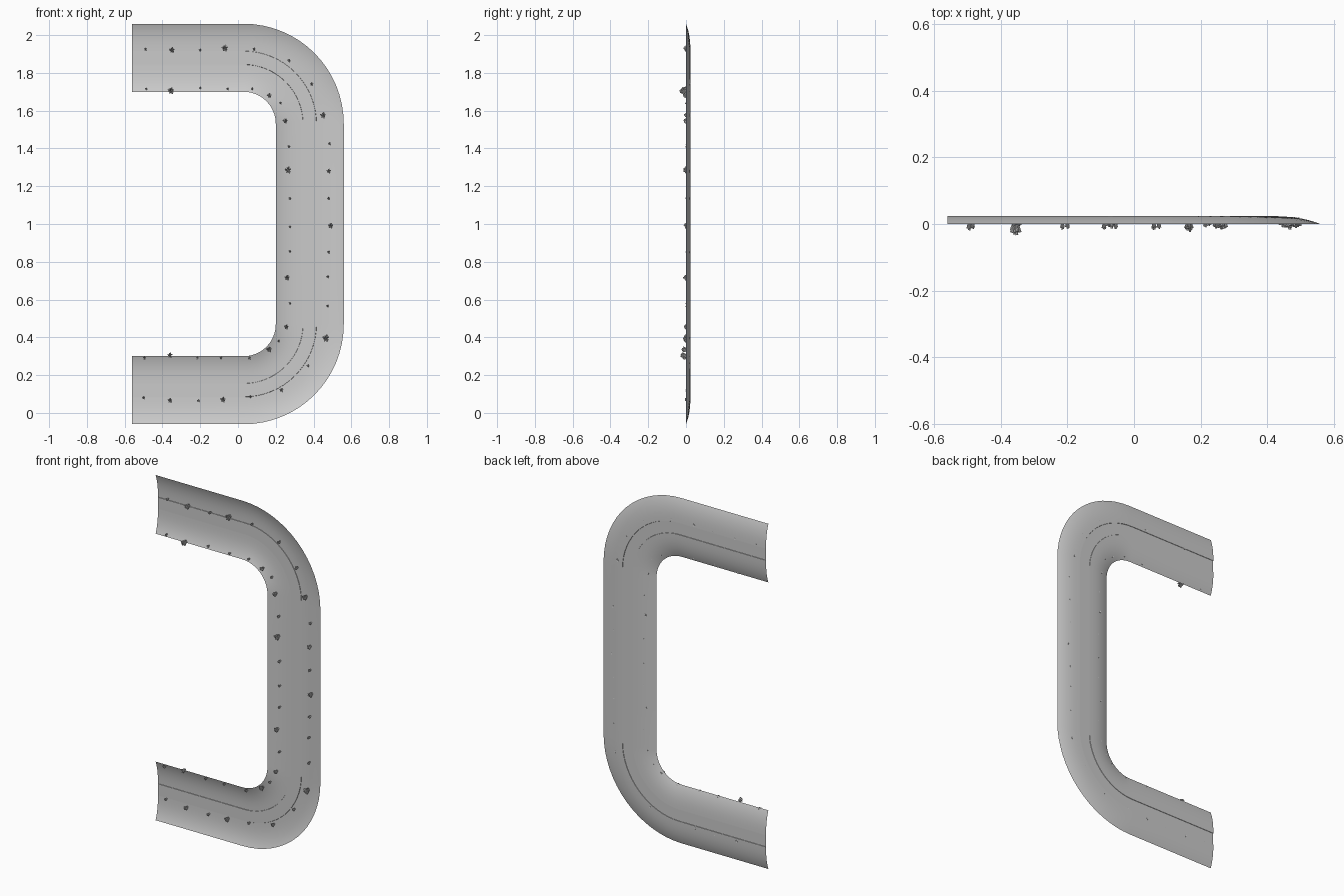
import bpy, bmesh, math, random
from mathutils import Vector, Matrix

if "Cube" in bpy.data.objects:
    bpy.data.objects.remove(bpy.data.objects["Cube"])
random.seed(4)

HALF, DEPTH = 0.18, 0.024      # half width and depth of the trough
CX, CZ, R = 0.03, 0.47, 0.35   # lower corner centre (mirrored about z = 1) and mid radius


def trough_y(d):
    y = DEPTH * (1 - min(1, abs(d) / HALF) ** 3)
    return y


def path():
    """Centreline points with their outward directions, bottom arm to top arm."""
    half = [(x, CZ - R, 0, -1) for x in (-0.56, -0.4, -0.2)]
    for i in range(17):
        a = -math.pi / 2 + i * math.pi / 32
        c, s = math.cos(a), math.sin(a)
        half.append((CX + R * c, CZ + R * s, c, s))
    half.append((CX + R, 0.75, 1, 0))
    return half + [(CX + R, 1, 1, 0)] + [(x, 2 - z, u, -v) for x, z, u, v in reversed(half)]


def offset_from_path(x, z):
    z = min(z, 2 - z)
    if x < CX:
        return CZ - z - R
    if z > CZ:
        return x - CX - R
    return math.hypot(x - CX, z - CZ) - R


def finish(bm, name, smooth_angle=None):
    me = bpy.data.meshes.new(name)
    bm.to_mesh(me)
    bm.free()
    ob = bpy.data.objects.new(name, me)
    bpy.context.collection.objects.link(ob)
    if smooth_angle:
        bpy.context.view_layer.objects.active = ob
        ob.select_set(True)
        bpy.ops.object.shade_smooth_by_angle(angle=smooth_angle)
        ob.select_set(False)
    return ob


# Curved trough with a shallow stepped band down the middle
side = [0.036, 0.06, 0.085, 0.105, 0.125, 0.142, 0.158, 0.17, HALF]
profile = [(-d, trough_y(d)) for d in reversed(side)]
profile += [(-0.035, DEPTH - 0.002), (0.035, DEPTH - 0.002)]
profile += [(d, trough_y(d)) for d in side]
bm = bmesh.new()
rows = [[bm.verts.new((x + u * d, y, z + v * d)) for d, y in profile] for x, z, u, v in path()]
for a, b in zip(rows, rows[1:]):
    for i in range(len(profile) - 1):
        bm.faces.new((a[i], b[i], b[i + 1], a[i + 1]))
bmesh.ops.recalc_face_normals(bm, faces=bm.faces)
finish(bm, "curved_trough", math.radians(35))


# Small tufts in two rows along the trough: x, z, radius
outer_row = [(-.49, 1.925, .008), (-.35, 1.92, .015), (-.2, 1.92, .008), (-.07, 1.93, .017),
             (.085, 1.925, .008), (.27, 1.865, .009), (.39, 1.74, .009), (.45, 1.575, .015),
             (.485, 1.425, .008), (.48, 1.28, .012), (.48, 1.135, .008), (.49, .99, .014),
             (.48, .85, .008), (.475, .72, .008), (.475, .565, .008), (.465, .395, .018),
             (.37, .25, .008), (.23, .12, .011), (.065, .085, .008), (-.08, .07, .014),
             (-.21, .065, .008), (-.36, .065, .012), (-.5, .08, .008)]
inner_row = [(-.485, 1.715, .007), (-.355, 1.705, .017), (-.2, 1.72, .007), (-.055, 1.715, .007),
             (.075, 1.715, .007), (.165, 1.68, .012), (.225, 1.64, .007), (.25, 1.545, .013),
             (.27, 1.41, .008), (.265, 1.285, .017), (.275, 1.135, .008), (.275, .985, .007),
             (.275, .855, .007), (.26, .715, .014), (.275, .58, .007), (.255, .455, .012),
             (.215, .38, .007), (.165, .335, .014), (.06, .29, .008), (-.09, .29, .007),
             (-.215, .29, .007), (-.36, .305, .013), (-.495, .29, .008)]


def add_tuft(bm, x, z, r):
    base = Vector((x, trough_y(offset_from_path(x, z)), z))
    height = 0.012 + 1.25 * r
    for i in range(12):
        a, q = i * 2.4, math.sqrt((i + 0.5) / 12)
        out = Vector((math.cos(a), 0, math.sin(a)))
        h = height * (1.1 - 0.4 * q) * random.uniform(0.85, 1.1)
        root = base + out * r * q * 0.45
        tip = base + out * r * q + Vector((0, -h, 0))
        axis = tip - root
        rot = axis.to_track_quat('Z', 'Y').to_matrix().to_4x4()
        bmesh.ops.create_cone(bm, segments=5, cap_ends=True, radius1=r * 0.15,
                              radius2=r * 0.24, depth=axis.length,
                              matrix=Matrix.Translation((root + tip) / 2) @ rot)


for name, row in (("outer_tufts", outer_row), ("inner_tufts", inner_row)):
    bm = bmesh.new()
    for x, z, r in row:
        add_tuft(bm, x, z, r)
    finish(bm, name)
